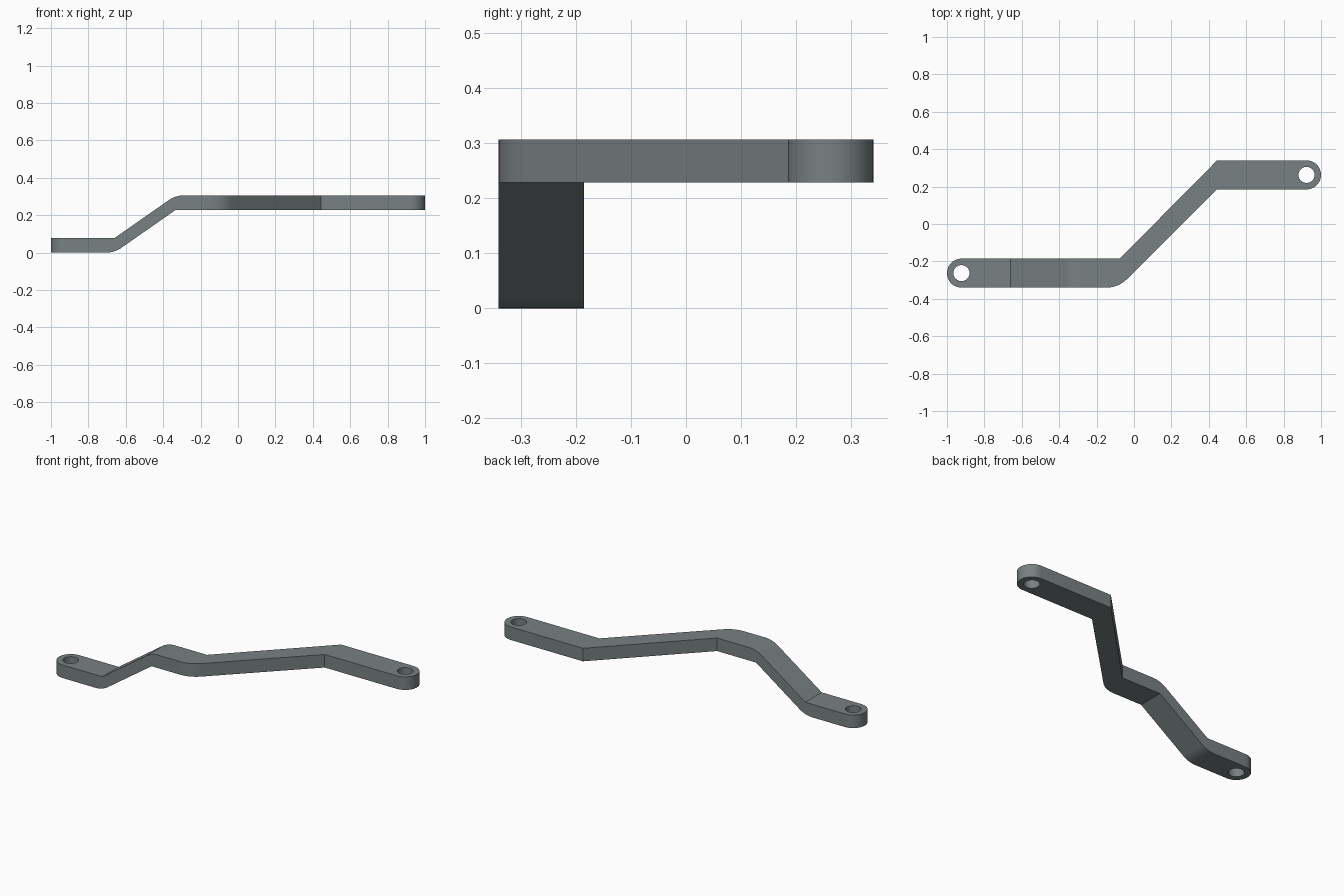
import bpy, bmesh, math
from mathutils import Vector

if "Cube" in bpy.data.objects:
    bpy.data.objects.remove(bpy.data.objects["Cube"])

HALF = 0.0775          # half width of the bar and radius of its ends
HOLE = 0.043


def arc(cx, cy, r, a0, a1, n=24):
    """Points along an arc, angles in degrees."""
    return [(cx + r * math.cos(math.radians(a0 + (a1 - a0) * i / n)),
             cy + r * math.sin(math.radians(a0 + (a1 - a0) * i / n)))
            for i in range(n + 1)]


def fillet(before, corner, after, t, n=12):
    """Round a corner with a circular arc that starts t away from it."""
    p, c, q = Vector(before), Vector(corner), Vector(after)
    u, v = (p - c).normalized(), (q - c).normalized()
    half = u.angle(v) / 2
    r = t * math.tan(half)
    centre = c + (u + v).normalized() * (t / math.cos(half))
    d0, d1 = c + u * t - centre, c + v * t - centre
    turn = math.pi - 2 * half
    pts = []
    for i in range(n + 1):
        k = i / n
        d = (d0 * math.sin((1 - k) * turn) + d1 * math.sin(k * turn)) / math.sin(turn)
        pts.append(tuple(centre + d.normalized() * r))
    return pts


def prism(name, pts, lift, depth):
    """Extrude a 2D outline; lift maps it into space."""
    bm = bmesh.new()
    face = bm.faces.new([bm.verts.new(lift(a, b)) for a, b in pts])
    res = bmesh.ops.extrude_face_region(bm, geom=[face])
    bmesh.ops.translate(bm, vec=depth,
                        verts=[g for g in res["geom"] if isinstance(g, bmesh.types.BMVert)])
    bmesh.ops.recalc_face_normals(bm, faces=bm.faces)
    me = bpy.data.meshes.new(name)
    bm.to_mesh(me)
    bm.free()
    ob = bpy.data.objects.new(name, me)
    bpy.context.collection.objects.link(ob)
    return ob


# Plan outline: two parallel end arms joined by a 45 degree run
Y = 0.34
XR = 0.444
plan = (arc(-1 + HALF, -Y + HALF, HALF, 90, 270)
        + fillet((-0.9, -Y), (-0.083, -Y), (XR, 0.187), 0.064)
        + [(XR, Y - 2 * HALF)]
        + arc(1 - HALF, Y - HALF, HALF, -90, 90)
        + [(XR, Y), (-0.076, -Y + 2 * HALF)])
bar = prism("bent_bar", plan, lambda x, y: (x, y, -0.1), (0, 0, 0.6))

# Side profile: low arm, ramp, high arm
T, H = 0.078, 0.306
XA, XB = -0.66, -0.334
side = ([(-1.1, 0)]
        + fillet((-1.1, 0), (XA, 0), (XB, H - T), 0.046)
        + [(XB, H - T), (1.1, H - T), (1.1, H)]
        + fillet((1.1, H), (XB, H), (XA, T), 0.046)
        + [(XA, T), (-1.1, T)])
cutters = [("INTERSECT", prism("profile_cutter", side, lambda x, z: (x, -0.6, z), (0, 1.2, 0)))]

# Bolt holes
for s in (-1, 1):
    ring = arc(s * (1 - HALF), s * (Y - HALF), HOLE, 0, 360, 48)[:-1]
    cutters.append(("DIFFERENCE", prism("hole_cutter", ring, lambda x, y: (x, y, -0.2), (0, 0, 0.8))))

bpy.context.view_layer.objects.active = bar
bar.select_set(True)
for op, cutter in cutters:
    mod = bar.modifiers.new("cut", "BOOLEAN")
    mod.operation, mod.object, mod.solver = op, cutter, "EXACT"
    bpy.ops.object.modifier_apply(modifier=mod.name)
for _, cutter in cutters:
    bpy.data.objects.remove(cutter, do_unlink=True)

# Grey metal
mat = bpy.data.materials.new("grey_metal")
mat.diffuse_color = (0.19, 0.22, 0.225, 1)
mat.use_nodes = True
mat.node_tree.nodes["Principled BSDF"].inputs["Base Color"].default_value = mat.diffuse_color
bar.data.materials.clear()
bar.data.materials.append(mat)
for p in bar.data.polygons:
    p.material_index = 0
bpy.ops.object.shade_smooth_by_angle(angle=math.radians(30))
